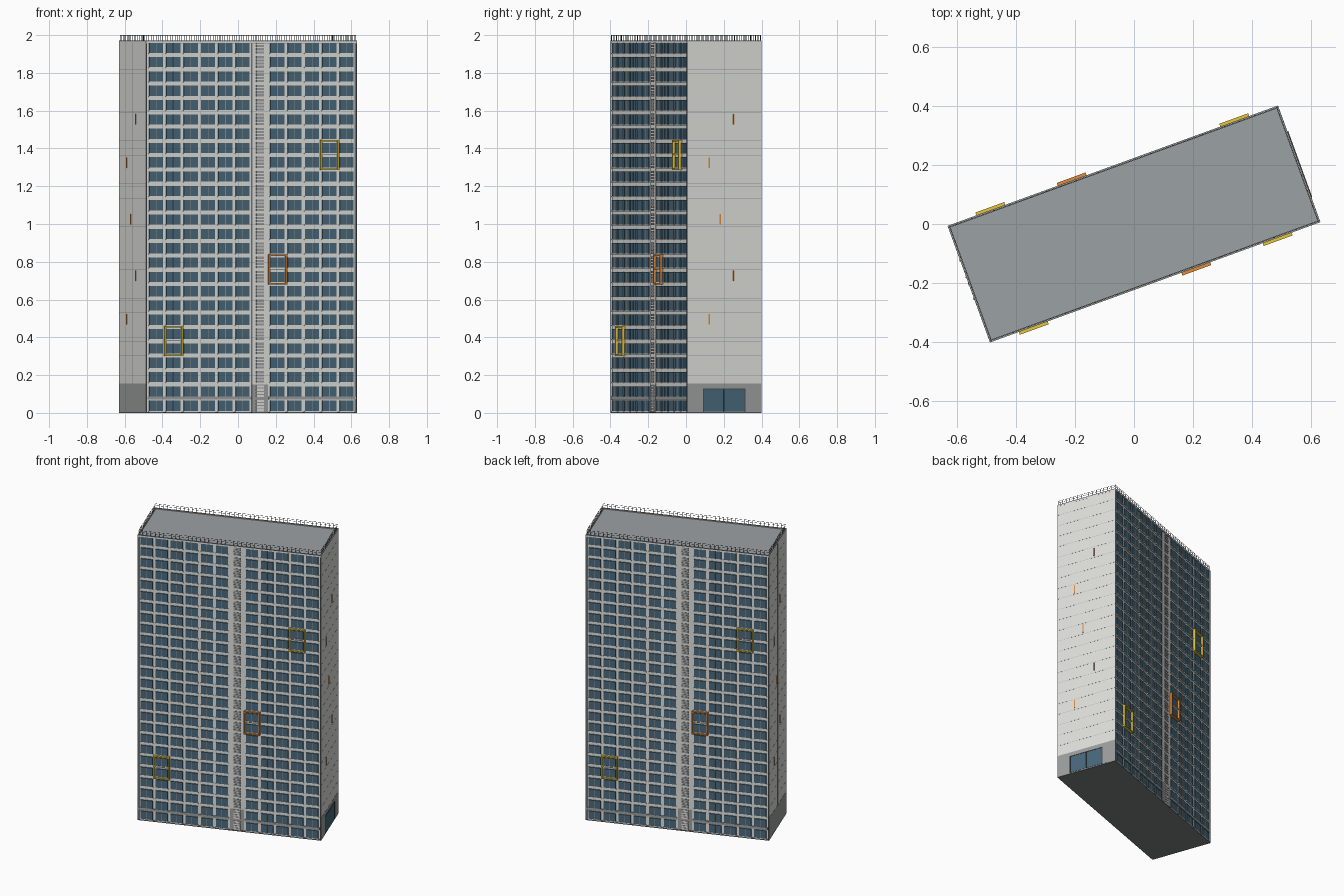
import bpy, math
from mathutils import Matrix

if "Cube" in bpy.data.objects:
    bpy.data.objects.remove(bpy.data.objects["Cube"])

TURN = Matrix.Rotation(math.radians(20), 4, 'Z')
BAYS, FLOORS = 12, 26
BAY, FLOOR = 0.0976, 0.0758
TOP = FLOORS * FLOOR
STAIR = 6                      # bay with the stair core
HL, HW = 0.595, 0.21           # half length and half depth
FACE = 0.202                   # facade wall plane


def material(name, rgb):
    m = bpy.data.materials.new(name)
    m.diffuse_color = (*rgb, 1)
    m.use_nodes = True
    m.node_tree.nodes["Principled BSDF"].inputs["Base Color"].default_value = m.diffuse_color
    return m


concrete = material("pale_concrete", (0.75, 0.75, 0.72))
base_grey = material("base_grey", (0.34, 0.35, 0.35))
roof_grey = material("roof_grey", (0.33, 0.355, 0.37))
plinth_grey = material("plinth_grey", (0.20, 0.205, 0.21))
glass = material("blue_glass", (0.065, 0.14, 0.20))
dark = material("dark_metal", (0.07, 0.075, 0.08))
mullion = material("mullion_grey", (0.30, 0.28, 0.25))
yellow = material("yellow_paint", (0.80, 0.56, 0.04))
orange = material("orange_paint", (0.78, 0.26, 0.04))


def boxes(name, mat, items, both=True):
    """items: (u0, u1, v0, v1, z0, z1); both adds the half-turn copy."""
    verts, faces = [], []
    for s in ((1, -1) if both else (1,)):
        for u0, u1, v0, v1, z0, z1 in items:
            n = len(verts)
            verts += [(s * u, s * v, z) for z in (z0, z1)
                      for u, v in ((u0, v0), (u1, v0), (u1, v1), (u0, v1))]
            faces += [[n + i for i in f] for f in
                      ((3, 2, 1, 0), (4, 5, 6, 7), (0, 1, 5, 4),
                       (1, 2, 6, 5), (2, 3, 7, 6), (3, 0, 4, 7))]
    me = bpy.data.meshes.new(name)
    me.from_pydata(verts, [], faces)
    me.transform(TURN)
    me.materials.append(mat)
    ob = bpy.data.objects.new(name, me)
    bpy.context.collection.objects.link(ob)
    return ob


def bay_u(i):
    return (i + 0.5 - BAYS / 2) * BAY


# main block, plinth and roof slab
boxes("tower_wall", concrete, [(-0.593, 0.593, -FACE, FACE, 0.004, TOP - 0.012)], False)
boxes("plinth", plinth_grey, [(-HL, HL, -HW, HW, 0, 0.006)], False)
boxes("roof", roof_grey, [(-0.59, 0.59, -0.206, 0.206, TOP - 0.014, TOP - 0.006)], False)

# parapet and its coping around the roof
for name, mat, z0, z1 in (("parapet", concrete, TOP - 0.012, TOP - 0.004),
                          ("coping", base_grey, TOP - 0.004, TOP)):
    boxes(name, mat, [(-HL, HL, -HW, -HW + 0.008, z0, z1),
                      (HL - 0.008, HL, -HW + 0.008, HW - 0.008, z0, z1)])

# end walls reach out to the facade relief, with a dark edge on the corner
boxes("end_wall", concrete, [(0.586, 0.5945, -0.2085, 0.2085, 0.006, TOP - 0.012)])
boxes("corner_edge", dark, [(0.5885, 0.5935, s * HW - 0.003 * (s > 0), s * HW + 0.003 * (s < 0),
                             0.006, TOP - 0.014) for s in (-1, 1)])

# window grid on both long sides
panes, sills, bars = [], [], []
for k in range(FLOORS):
    z0, z1 = k * FLOOR + 0.011, k * FLOOR + 0.065
    for i in range(BAYS):
        if i == STAIR:
            continue
        u = bay_u(i)
        panes.append((u - 0.039, u + 0.039, -0.2085, -FACE + 0.001, z0, z1))
        bars.append((u - 0.0016, u + 0.0016, -0.2092, -0.208, z0, z1))
        if k != 1:
            sills.append((u - 0.042, u + 0.042, -0.2088, -FACE + 0.001, z0 - 0.005, z0))
boxes("windows", glass, panes)
boxes("window_mullions", mullion, bars)
boxes("window_sills", concrete, sills)

# grey band over the ground floor
su = bay_u(STAIR)
boxes("ground_band", base_grey, [
    (a, b, -0.2088, -FACE + 0.001, FLOOR - 0.004, FLOOR + 0.011)
    for a, b in ((-0.586, su - BAY / 2), (su + BAY / 2, 0.586))])

# stair core: raised panel, grey foot and ventilation louvres
boxes("stair_panel", concrete, [(su - 0.045, su + 0.045, -0.2055, -FACE + 0.001, 2 * FLOOR, TOP - 0.014)])
boxes("stair_foot", base_grey, [(su - 0.045, su + 0.045, -0.2055, -FACE + 0.001, 0.006, 2 * FLOOR)])
slats = []
for k in range(FLOORS):
    for j in range(4):
        z = k * FLOOR + 0.008 + j * 0.0165
        slats.append((su - 0.021, su + 0.021, -0.2085, -0.205, z, z + 0.0115))
boxes("stair_louvres", base_grey, slats[8:])
boxes("foot_louvres", concrete, slats[:8])

# grey base of the end walls, panel joints and slit windows
boxes("end_base", base_grey, [(0.594, 0.5952, -0.2085, 0.2085, 0.006, 2 * FLOOR + 0.003)])
boxes("panel_joints", base_grey, [
    (0.594, 0.5949, -0.2085, 0.2085, k * FLOOR - 0.0007, k * FLOOR + 0.0007)
    for k in range(3, FLOORS)])
boxes("end_downpipe", base_grey, [(-0.597, -0.594, -0.004, 0.004, 2 * FLOOR, TOP - 0.012)], False)
boxes("slit_windows", orange, [
    (0.594, 0.5975, v - 0.0035, v + 0.0035, z - 0.028, z + 0.028)
    for v, z in ((0.053, 1.555), (-0.086, 1.325), (-0.025, 1.025), (0.053, 0.725), (-0.086, 0.495))])

# entrance in the right end
boxes("entrance_glass", glass, [(0.595, 0.5965, -0.116, 0.112, 0.008, 0.123)], False)
boxes("entrance_frame", dark, [
    (0.595, 0.598, -0.121, -0.116, 0.006, 0.128),
    (0.595, 0.598, 0.112, 0.117, 0.006, 0.128),
    (0.595, 0.598, -0.116, 0.112, 0.123, 0.128),
    (0.595, 0.598, -0.0045, -0.0005, 0.008, 0.123)], False)


# coloured box frames, one bay wide and two floors high
def bay_frame(name, mat, bay, floor):
    u, z0 = bay_u(bay), floor * FLOOR
    z1, h, t = z0 + 2 * FLOOR + 0.004, 0.052, 0.008
    z0 -= 0.002
    v0, v1 = -0.220, -FACE + 0.001
    boxes(name, mat, [
        (u - h, u - h + t, v0, v1, z0, z1), (u + h - t, u + h, v0, v1, z0, z1),
        (u - h + t, u + h - t, v0, v1, z0, z0 + t), (u - h + t, u + h - t, v0, v1, z1 - t, z1)])
    zm = (z0 + z1) / 2 + 0.005
    boxes(name + "_ledge", concrete, [(u - h + t, u + h - t, -0.214, v1, zm - 0.004, zm + 0.004)])


bay_frame("upper_bay_frame", yellow, 10, 17)
bay_frame("middle_bay_frame", orange, 7, 9)
bay_frame("lower_bay_frame", yellow, 1, 4)

# roof railing: posts and two rails
r, t, ru, rv = 0.0011, 0.0006, HL - 0.005, HW - 0.005
rail = []
for z in (1.987, 1.9994):
    rail.append((-ru, ru, -rv - t, -rv + t, z - t, z + t))
    rail.append((ru - t, ru + t, -rv, rv, z - t, z + t))
for n, length, along in ((44, ru, True), (15, rv, False)):
    for i in range(n):
        p = -length + 2 * length * i / n
        u, v = (p, -rv) if along else (ru, p)
        rail.append((u - r, u + r, v - r, v + r, TOP - 0.002, 2.0))
boxes("roof_railing", dark, rail)
